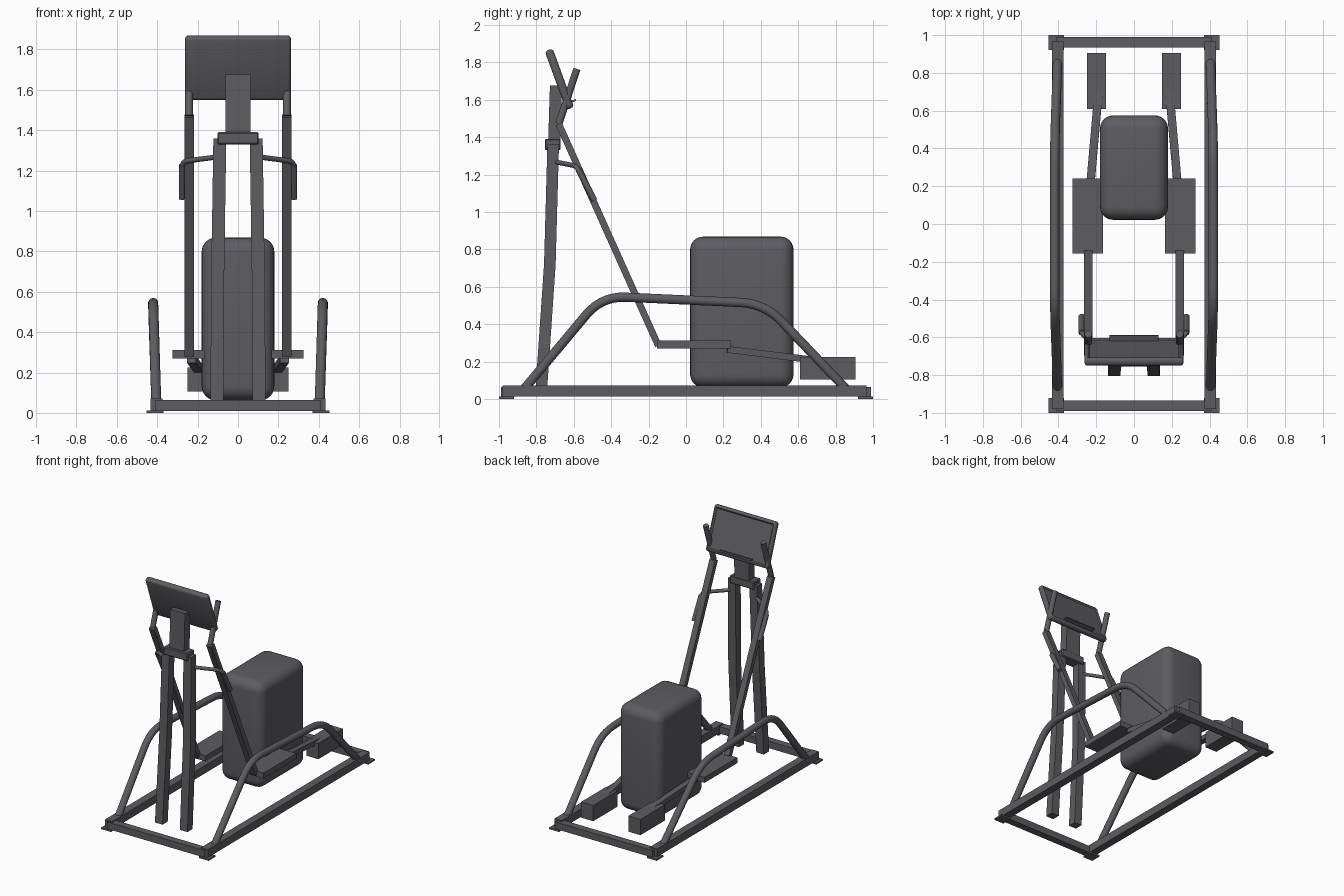
import bpy, bmesh, math
from mathutils import Vector, Matrix

default = bpy.data.objects.get("Cube")
if default:
    bpy.data.objects.remove(default, do_unlink=True)

grey = bpy.data.materials.new("charcoal_grey")
grey.use_nodes = True
COLOUR = (0.11, 0.107, 0.122, 1)
grey.diffuse_color = COLOUR
grey.node_tree.nodes["Principled BSDF"].inputs["Base Color"].default_value = COLOUR


def finish(name, bm, smooth=False):
    bmesh.ops.recalc_face_normals(bm, faces=bm.faces)
    mesh = bpy.data.meshes.new(name)
    bm.to_mesh(mesh)
    bm.free()
    mesh.materials.append(grey)
    obj = bpy.data.objects.new(name, mesh)
    bpy.context.collection.objects.link(obj)
    if smooth:
        bpy.ops.object.select_all(action="DESELECT")
        obj.select_set(True)
        bpy.context.view_layer.objects.active = obj
        bpy.ops.object.shade_smooth_by_angle(angle=math.radians(35))
    return obj


def box_mesh(size, bevel=0, segments=1):
    bm = bmesh.new()
    bmesh.ops.create_cube(bm, size=1)
    bmesh.ops.scale(bm, vec=size, verts=bm.verts)
    if bevel:
        bmesh.ops.bevel(bm, geom=bm.edges[:], offset=bevel, segments=segments,
                        profile=0.5, affect="EDGES")
    return bm


def box(name, low, high, bevel=0, segments=1):
    low, high = Vector(low), Vector(high)
    bm = box_mesh(high - low, bevel, segments)
    bmesh.ops.translate(bm, vec=(low + high) / 2, verts=bm.verts)
    return finish(name, bm, segments > 1)


def rounded(points, radius, steps=7):
    """Replace each inner corner of a path with a smooth bend."""
    pts = [Vector(p) for p in points]
    out = [pts[0]]
    for a, b, c in zip(pts, pts[1:], pts[2:]):
        start, end = b + (a - b).normalized() * radius, b + (c - b).normalized() * radius
        for i in range(steps + 1):
            t = i / steps
            out.append(start * (1 - t) ** 2 + b * 2 * t * (1 - t) + end * t * t)
    return out + [pts[-1]]


def sweep(name, points, width, depth, sides=4, ref=(1, 0, 0), cut=None):
    """Sweep a square or round section along a path with mitred joints."""
    pts = [Vector(p) for p in points]
    dirs = [(b - a).normalized() for a, b in zip(pts, pts[1:])]
    u = Vector(ref)
    u = (u - dirs[0] * u.dot(dirs[0])).normalized()
    v = dirs[0].cross(u)
    grow = math.sqrt(0.5) if sides == 4 else 0.5
    ring = []
    for i in range(sides):
        a = 2 * math.pi * (i + 0.5) / sides
        ring.append(pts[0] + u * math.cos(a) * width * grow + v * math.sin(a) * depth * grow)
    if cut:  # trim the first end on a chosen plane
        n = Vector(cut)
        ring = [p - dirs[0] * ((p - pts[0]).dot(n) / dirs[0].dot(n)) for p in ring]
    bm = bmesh.new()
    rings = [[bm.verts.new(p) for p in ring]]
    for i, d in enumerate(dirs):
        n = (d + dirs[i + 1]).normalized() if i + 1 < len(dirs) else d
        if cut and i + 1 == len(dirs):
            n = Vector(cut)
        ring = [p + d * ((pts[i + 1] - p).dot(n) / d.dot(n)) for p in ring]
        rings.append([bm.verts.new(p) for p in ring])
    for a, b in zip(rings, rings[1:]):
        for i in range(sides):
            j = (i + 1) % sides
            bm.faces.new((a[i], a[j], b[j], b[i]))
    bm.faces.new(rings[0])
    bm.faces.new(rings[-1])
    return finish(name, bm, sides > 4)


def side_box(name, s, x0, x1, y0, y1, z0, z1):
    xs = sorted((s * x0, s * x1))
    return box(name, (xs[0], y0, z0), (xs[1], y1, z1))


# Base cross bars
for end, s in (("front", -1), ("rear", 1)):
    ys = sorted((s * 0.935, s * 0.99))
    box(end + "_cross_bar", (-0.41, ys[0], 0.01), (0.41, ys[1], 0.063))

UP = (0, 0, 1)
for side, s in (("left", 1), ("right", -1)):
    # Base rail and its feet
    side_box(side + "_base_rail", s, 0.373, 0.433, -0.98, 0.965, 0.012, 0.072)
    for end, y0 in (("front", -1), ("rear", 0.92)):
        side_box(f"{side}_{end}_foot", s, 0.37, 0.453, y0, y0 + 0.08, 0, 0.012)

    # Arched side handrail
    path = [(s * 0.405, -0.86, 0.06), (s * 0.42, -0.45, 0.55), (s * 0.42, 0.42, 0.51),
            (s * 0.405, 0.85, 0.06)]
    sweep(side + "_handrail", rounded(path, 0.13), 0.05, 0.05, 16, cut=UP)

    # Upright post
    sweep(side + "_post", [(s * 0.105, -0.773, 0.06), (s * 0.1, -0.728, 0.72),
                           (s * 0.09, -0.71, 1.36)], 0.064, 0.062, cut=UP)

    # Swinging lever with its upper grip
    knee = (s * 0.242, -0.68, 1.47)
    sweep(side + "_lever", [knee, (s * 0.242, -0.148, 0.285)], 0.046, 0.036)
    sweep(side + "_lever_grip", [knee, (s * 0.242, -0.583, 1.765)], 0.04, 0.04, 12)

    # Fixed handle and grip
    bend = (s * 0.277, -0.585, 1.245)
    tip = (s * 0.277, -0.49, 1.062)
    sweep(side + "_fixed_handle", rounded([(s * 0.1, -0.7, 1.268), bend, tip], 0.035),
          0.026, 0.026, 12, ref=UP)
    sweep(side + "_fixed_grip", [Vector(bend).lerp(Vector(tip), 0.1), tip], 0.034, 0.034, 12)

    # Pedal, drive arm and rear block
    side_box(side + "_pedal", s, 0.165, 0.325, -0.155, 0.24, 0.27, 0.312)
    sweep(side + "_drive_arm", [(s * 0.23, 0.22, 0.265), (s * 0.183, 0.75, 0.2)], 0.044, 0.036)
    side_box(side + "_rear_block", s, 0.148, 0.25, 0.61, 0.905, 0.105, 0.225)

# Flywheel housing
box("flywheel_housing", (-0.18, 0.022, 0.062), (0.18, 0.575, 0.868), 0.07, 6)

# Post collar and display neck
box("post_collar", (-0.102, -0.755, 1.33), (0.102, -0.67, 1.39), 0.006)
sweep("display_neck", [(0, -0.705, 1.36), (0, -0.695, 1.675)], 0.124, 0.065, cut=UP)

# Tilted display with a recessed screen, and the ledge below it
tilt = Matrix.Translation((0, -0.677, 1.71)) @ Matrix.Rotation(math.radians(20), 4, "X")
bm = box_mesh((0.525, 0.045, 0.335), 0.018, 3)
screen = max(bm.faces, key=lambda f: f.calc_area() * f.normal.y)
bmesh.ops.inset_region(bm, faces=[screen], thickness=0.012, depth=-0.008)
bmesh.ops.transform(bm, matrix=tilt, verts=bm.verts)
finish("display", bm, True)
bm = box_mesh((0.26, 0.03, 0.01))
bmesh.ops.transform(bm, matrix=tilt @ Matrix.Translation((0, 0.03, -0.135)), verts=bm.verts)
finish("display_ledge", bm)
